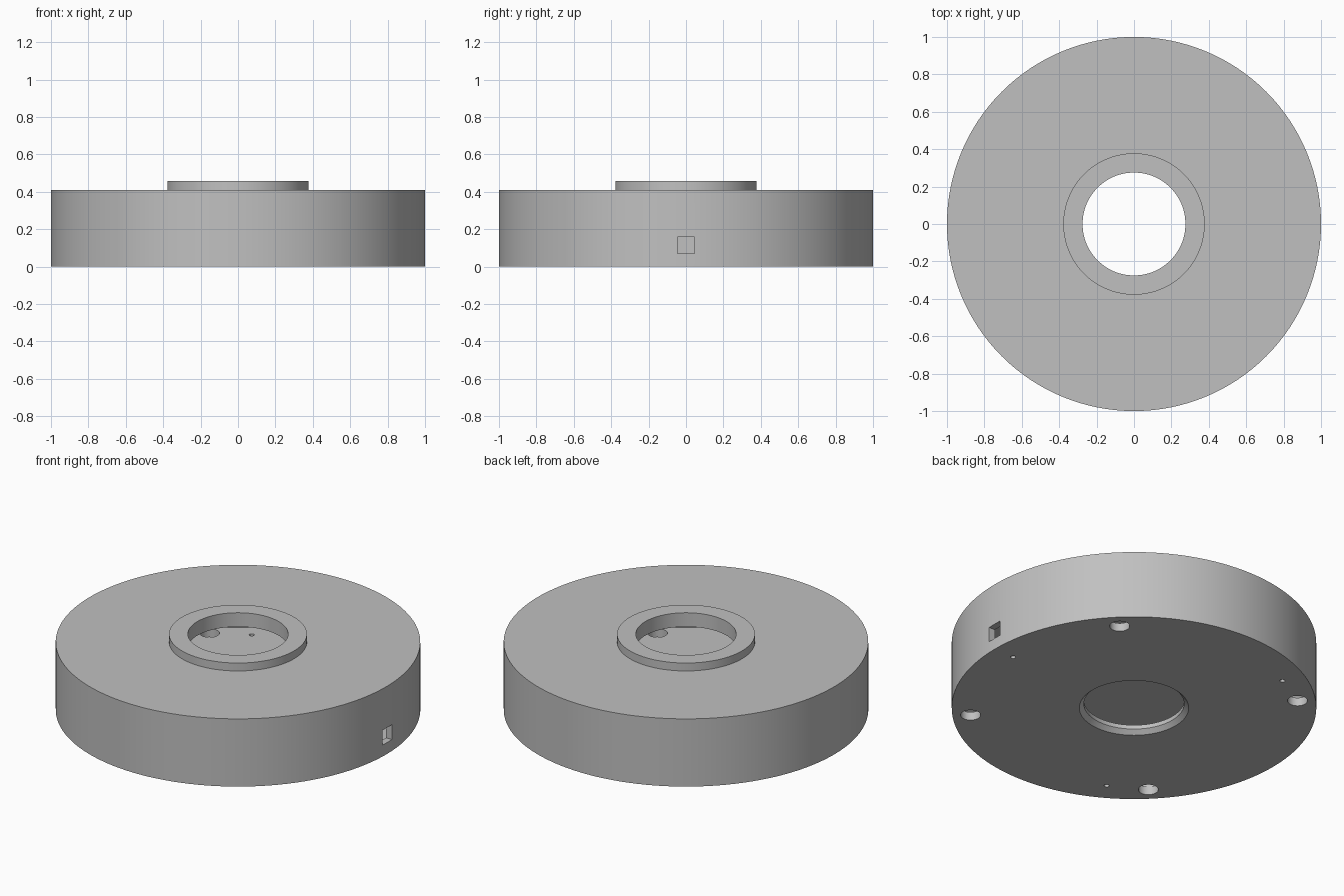
import bpy, bmesh
from math import radians, cos, sin, pi
from mathutils import Matrix, Vector

SEGMENTS = 128
FLOOR = 0.05

cube = bpy.data.objects.get("Cube")
if cube:
    bpy.data.objects.remove(cube, do_unlink=True)

grey = bpy.data.materials.new("plain_grey")
grey.use_nodes = True
grey.diffuse_color = (0.53, 0.53, 0.53, 1)
grey.node_tree.nodes["Principled BSDF"].inputs["Base Color"].default_value = grey.diffuse_color


def to_object(bm, name):
    bmesh.ops.recalc_face_normals(bm, faces=bm.faces)
    mesh = bpy.data.meshes.new(name)
    bm.to_mesh(mesh)
    bm.free()
    mesh.materials.append(grey)
    ob = bpy.data.objects.new(name, mesh)
    bpy.context.collection.objects.link(ob)
    return ob


def lathe(name, profile):
    """Spin a closed (radius, height) outline about z."""
    bm = bmesh.new()
    verts = [bm.verts.new((r, 0, z)) for r, z in profile]
    edges = [bm.edges.new((v, verts[i - 1])) for i, v in enumerate(verts)]
    bmesh.ops.spin(bm, geom=verts + edges, axis=(0, 0, 1), cent=(0, 0, 0),
                   angle=2 * pi, steps=SEGMENTS, use_merge=True)
    bmesh.ops.remove_doubles(bm, verts=bm.verts, dist=1e-5)
    return to_object(bm, name)


# Hollow round housing: outer wall, raised collar, cavity, chamfered floor opening
housing = lathe("round_housing", [
    (1, 0), (1, 0.41), (0.378, 0.41), (0.378, 0.458),
    (0.275, 0.458), (0.275, 0.373), (0.96, 0.373), (0.96, FLOOR),
    (0.275, FLOOR), (0.275, 0.025), (0.3, 0)])

# Cutters for the floor holes and the side port
bm = bmesh.new()


def drill(angle, distance, radius):
    a = radians(angle)
    spot = Matrix.Translation((distance * cos(a), distance * sin(a), FLOOR / 2))
    bmesh.ops.create_cone(bm, cap_ends=True, segments=32, radius1=radius,
                          radius2=radius, depth=FLOOR * 2, matrix=spot)


for i in range(4):
    drill(45 + 90 * i, 0.9, 0.055)
for i in range(3):
    drill(120 * i, 0.866, 0.014)
port = Matrix.Translation((1, 0, 0.114)) @ Matrix.Diagonal(Vector((0.2, 0.09, 0.09, 1)))
bmesh.ops.create_cube(bm, size=1, matrix=port)
cutter = to_object(bm, "hole_cutter")
cutter.hide_render = True

# Cut the holes, then drop the cutter
cut = housing.modifiers.new("holes", "BOOLEAN")
cut.operation = "DIFFERENCE"
cut.solver = "EXACT"
cut.object = cutter
bpy.ops.object.select_all(action="DESELECT")
housing.select_set(True)
bpy.context.view_layer.objects.active = housing
bpy.ops.object.modifier_apply(modifier=cut.name)
bpy.data.objects.remove(cutter, do_unlink=True)
bpy.ops.object.shade_smooth_by_angle(angle=radians(30))
